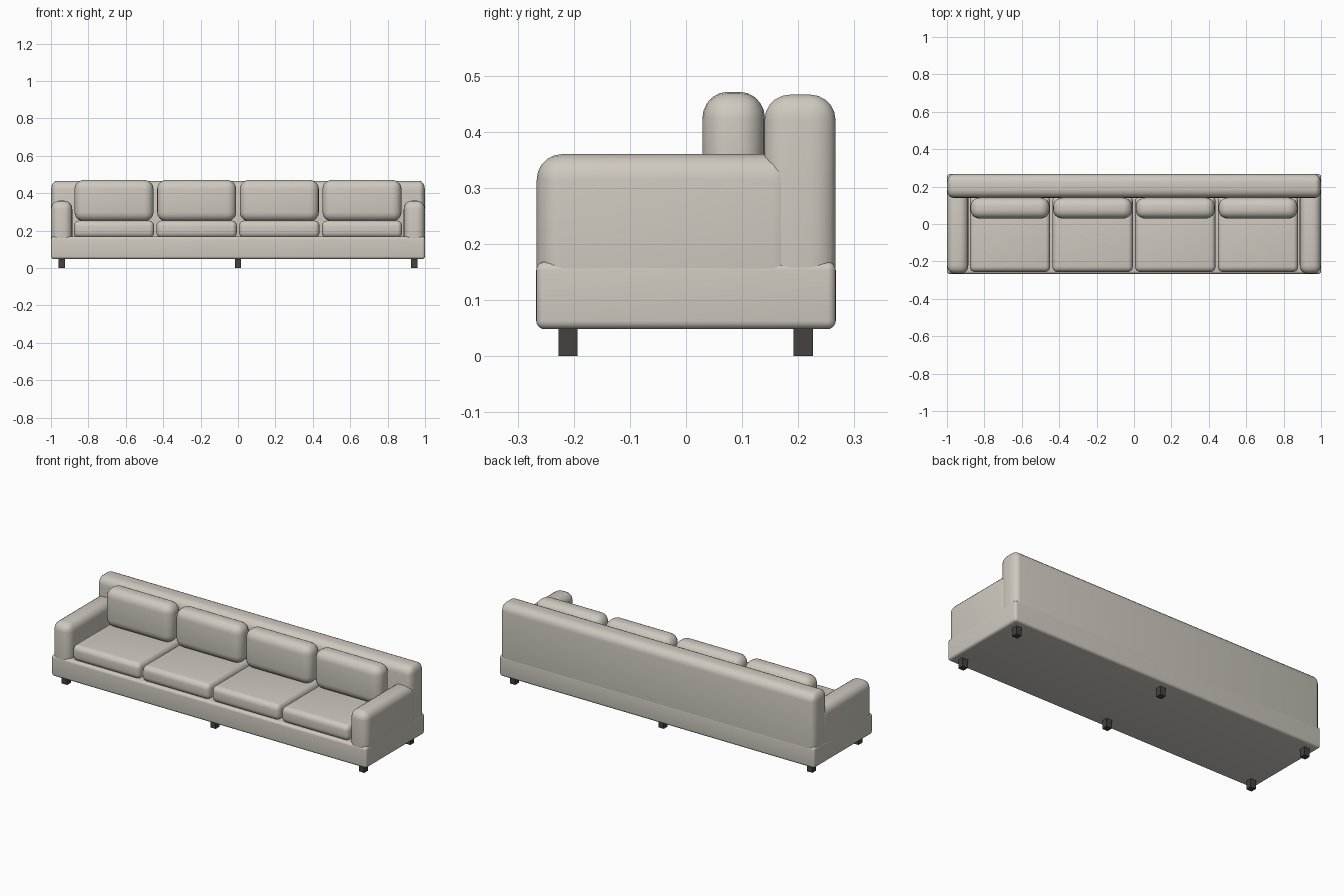
import bpy
import bmesh
from mathutils import Vector

cube = bpy.data.objects.get("Cube")
if cube:
    bpy.data.objects.remove(cube, do_unlink=True)


def make_material(name, color):
    mat = bpy.data.materials.new(name)
    mat.use_nodes = True
    mat.diffuse_color = (*color, 1)
    mat.node_tree.nodes["Principled BSDF"].inputs["Base Color"].default_value = (*color, 1)
    return mat


fabric = make_material("warm grey fabric", (0.62, 0.58, 0.52))
dark_wood = make_material("dark wood", (0.06, 0.052, 0.05))


def box(name, low, high, mat, radii=None, segments=5):
    """Box between two corners; radii give the edge rounding along x, y and z."""
    low, high = Vector(low), Vector(high)
    size = high - low
    scale = Vector(radii) if radii else Vector((1, 1, 1))
    bm = bmesh.new()
    bmesh.ops.create_cube(bm, size=1)
    bmesh.ops.scale(bm, vec=[s / r for s, r in zip(size, scale)], verts=bm.verts)
    if radii:
        bmesh.ops.bevel(bm, geom=bm.edges[:], offset=1, segments=segments,
                        profile=0.5, affect='EDGES')
    bmesh.ops.scale(bm, vec=scale, verts=bm.verts)
    bmesh.ops.translate(bm, vec=(low + high) / 2, verts=bm.verts)
    mesh = bpy.data.meshes.new(name)
    bm.to_mesh(mesh)
    bm.free()
    mesh.materials.append(mat)
    obj = bpy.data.objects.new(name, mesh)
    bpy.context.collection.objects.link(obj)
    if radii:
        mesh.shade_smooth()
    return obj


# Plinth and backrest
box("base", (-1, -0.267, 0.048), (1, 0.267, 0.168), fabric, (0.015, 0.015, 0.015))
box("backrest", (-0.999, 0.14, 0.06), (0.999, 0.2665, 0.466), fabric, (0.03, 0.045, 0.045))

# Armrests
for side, sign in (("left", 1), ("right", -1)):
    x = sorted((sign * 0.886, sign * 0.9995))
    box(side + "_armrest", (x[0], -0.266, 0.06), (x[1], 0.2, 0.36), fabric,
        (0.042, 0.045, 0.045))

# Four seat cushions with back cushions above them
for i in range(4):
    x = (i - 1.5) * 0.442
    box(f"seat_cushion_{i + 1}", (x - 0.215, -0.256, 0.162), (x + 0.215, 0.15, 0.253),
        fabric, (0.025, 0.03, 0.03))
    box(f"back_cushion_{i + 1}", (x - 0.211, 0.029, 0.25), (x + 0.211, 0.141, 0.471),
        fabric, (0.05, 0.045, 0.048))

# Six square legs
for row, y in (("front", -0.21), ("back", 0.209)):
    for place, x in (("right", -0.943), ("middle", 0), ("left", 0.943)):
        box(f"{row}_{place}_leg", (x - 0.017, y - 0.017, 0), (x + 0.017, y + 0.017, 0.055),
            dark_wood)
